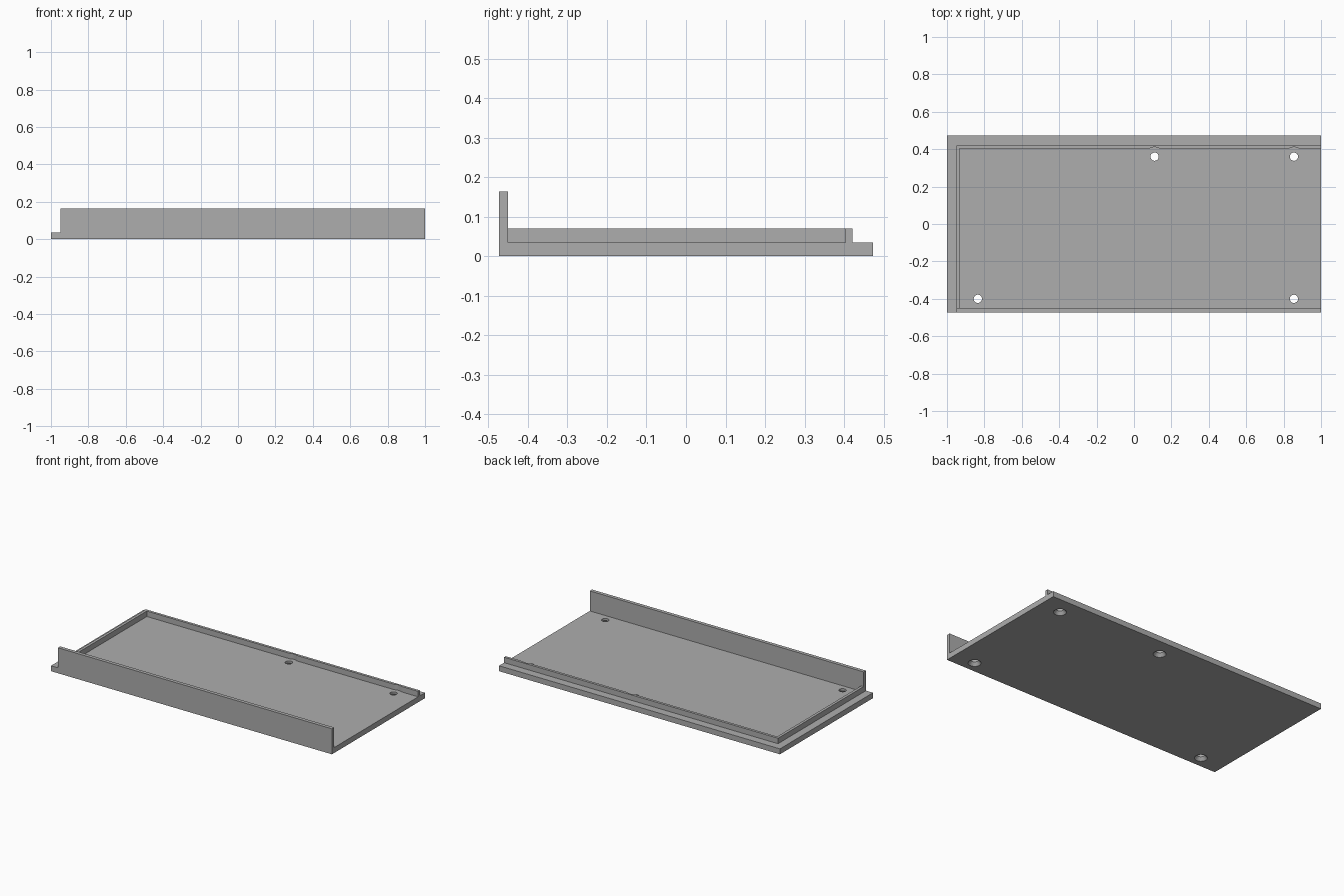
import bpy
import bmesh

cube = bpy.data.objects.get("Cube")
if cube:
    bpy.data.objects.remove(cube, do_unlink=True)

grey = bpy.data.materials.new("mid grey")
grey.use_nodes = True
color = (0.42, 0.42, 0.42, 1)
grey.diffuse_color = color
grey.node_tree.nodes["Principled BSDF"].inputs["Base Color"].default_value = color

HALF_Y = 0.473
FLOOR, RIM, WALL = 0.035, 0.07, 0.164
WALL_IN, RIM_IN, RIM_OUT = -0.45, 0.404, 0.421
SIDE_OUT, SIDE_IN = -0.95, -0.932
HOLES = [(-0.835, -0.4), (0.855, -0.4), (0.11, 0.36), (0.855, 0.36)]


def prism(name, outline, z0, z1):
    """Extrude a plan outline between two heights."""
    bm = bmesh.new()
    face = bm.faces.new([bm.verts.new((x, y, z0)) for x, y in outline])
    top = bmesh.ops.extrude_face_region(bm, geom=[face])["geom"]
    verts = [v for v in top if isinstance(v, bmesh.types.BMVert)]
    bmesh.ops.translate(bm, verts=verts, vec=(0, 0, z1 - z0))
    bmesh.ops.recalc_face_normals(bm, faces=bm.faces)
    mesh = bpy.data.meshes.new(name)
    bm.to_mesh(mesh)
    bm.free()
    mesh.materials.append(grey)
    obj = bpy.data.objects.new(name, mesh)
    bpy.context.collection.objects.link(obj)
    return obj


def rect(x0, x1, y0, y1):
    return [(x0, y0), (x1, y0), (x1, y1), (x0, y1)]


def cut(target, x, y, r0, r1, z0, z1):
    """Subtract a round or tapered cutter."""
    bpy.ops.mesh.primitive_cone_add(vertices=40, radius1=r0, radius2=r1,
                                    depth=z1 - z0, location=(x, y, (z0 + z1) / 2))
    cutter = bpy.context.object
    cutter.hide_render = True
    cutter.data.materials.append(grey)
    mod = target.modifiers.new("cut", 'BOOLEAN')
    mod.operation, mod.solver, mod.object = 'DIFFERENCE', 'EXACT', cutter
    bpy.context.view_layer.objects.active = target
    bpy.ops.object.modifier_apply(modifier=mod.name)
    bpy.data.objects.remove(cutter, do_unlink=True)


# Plate, tall front wall and low L-shaped rim
plate = prism("base_plate", rect(-1, 1, -HALF_Y, HALF_Y), 0, FLOOR)
wall = prism("front_wall", rect(SIDE_OUT, 1, -HALF_Y, WALL_IN), FLOOR, WALL)
rim = prism("low_rim", [(SIDE_OUT, WALL_IN), (SIDE_IN, WALL_IN), (SIDE_IN, RIM_IN),
                        (1, RIM_IN), (1, RIM_OUT), (SIDE_OUT, RIM_OUT)], FLOOR, RIM)

# Screw holes, countersunk underneath
for x, y in HOLES:
    cut(plate, x, y, 0.022, 0.022, -0.05, 0.1)
    cut(plate, x, y, 0.045, 0.021, -0.01, 0.022)
    # Shallow relief in the rim beside the rear holes
    if y > 0:
        cut(rim, x, y, 0.051, 0.051, 0, 0.1)

for obj in (plate, wall, rim):
    bpy.ops.object.select_all(action='DESELECT')
    obj.select_set(True)
    bpy.context.view_layer.objects.active = obj
    bpy.ops.object.shade_smooth_by_angle()
